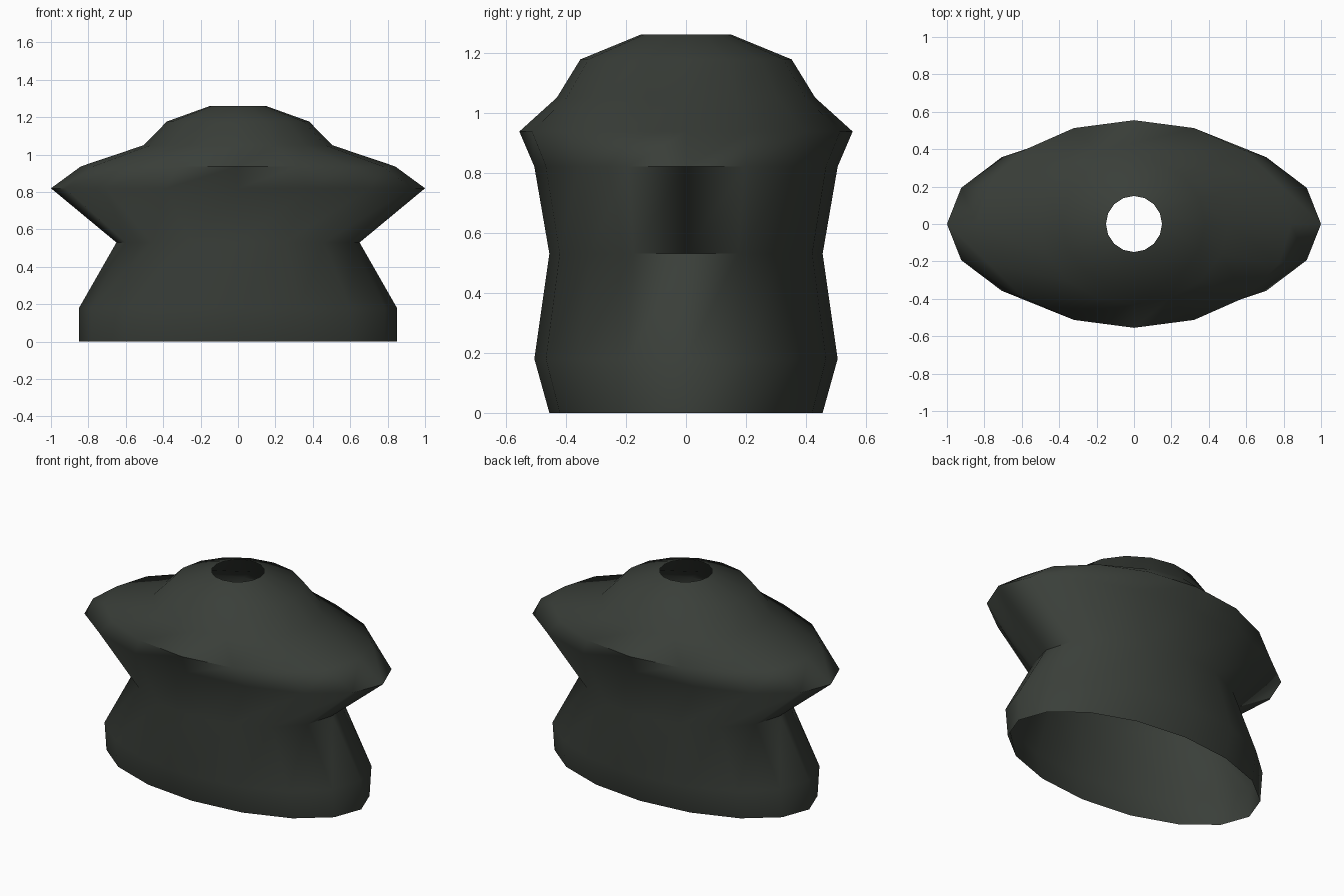
import bpy, bmesh
from math import cos, sin, tau

if "Cube" in bpy.data.objects:
    bpy.data.objects.remove(bpy.data.objects["Cube"])

SIDES = 16
# Elliptical cross-sections: height, half width, half depth
RINGS = [
    (0.00, 0.85, 0.455),
    (0.18, 0.85, 0.505),
    (0.53, 0.65, 0.455),
    (0.82, 1.00, 0.505),
    (0.937, 0.84, 0.555),
    (1.05, 0.505, 0.43),
    (1.177, 0.38, 0.352),
    (1.26, 0.15, 0.15),
]

# Torso shell, open at the neck and the waist
bm = bmesh.new()
loops = [[bm.verts.new((a * cos(tau * i / SIDES), b * sin(tau * i / SIDES), z))
          for i in range(SIDES)] for z, a, b in RINGS]
for low, high in zip(loops, loops[1:]):
    for i in range(SIDES):
        j = (i + 1) % SIDES
        bm.faces.new((low[i], low[j], high[j], high[i]))

mesh = bpy.data.meshes.new("torso_shell")
bm.to_mesh(mesh)
bm.free()
torso = bpy.data.objects.new("torso_shell", mesh)
bpy.context.collection.objects.link(torso)

# Dark grey-green colour
mat = bpy.data.materials.new("dark_grey_green")
mat.diffuse_color = (0.042, 0.049, 0.041, 1)
mat.use_nodes = True
mat.node_tree.nodes["Principled BSDF"].inputs["Base Color"].default_value = mat.diffuse_color
mesh.materials.append(mat)

# Smooth shading with the tightest folds kept sharp
bpy.context.view_layer.objects.active = torso
torso.select_set(True)
bpy.ops.object.shade_smooth_by_angle(angle=1.2)
